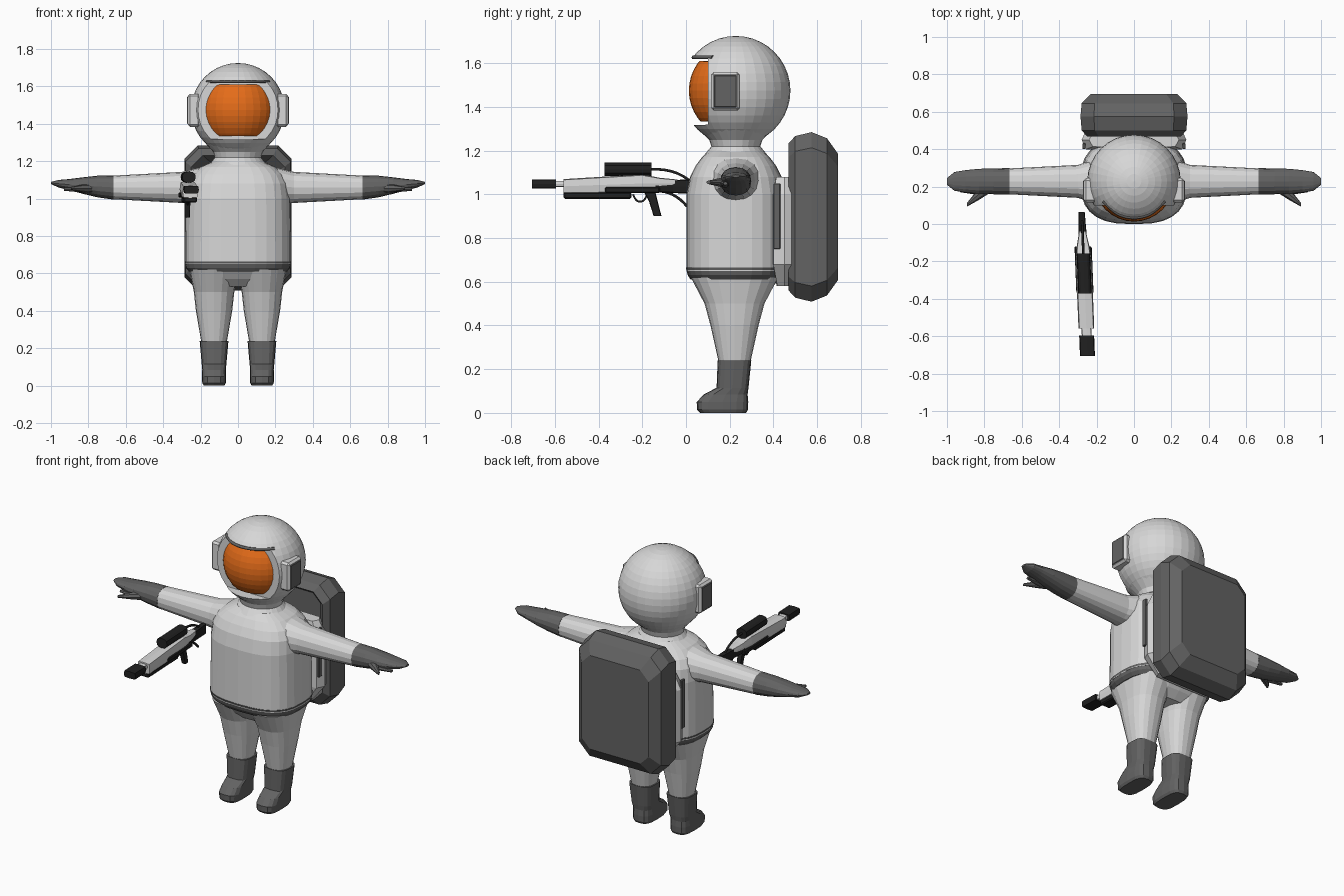
import bpy, bmesh
from math import cos, sin, pi, copysign, sqrt
from mathutils import Matrix, Vector

if "Cube" in bpy.data.objects:
    bpy.data.objects.remove(bpy.data.objects["Cube"])


def material(name, rgb):
    mat = bpy.data.materials.new(name)
    mat.use_nodes = True
    mat.diffuse_color = (*rgb, 1)
    mat.node_tree.nodes["Principled BSDF"].inputs["Base Color"].default_value = (*rgb, 1)
    return mat


WHITE = material("suit white", [.68] * 3)
GRAY = material("dark gray", [.125] * 3)
ORANGE = material("visor orange", (.78, .15, .01))
BLACK = material("gun black", [.015] * 3)
DEPTH = .228  # centre line of the figure, front to back


def link(name, mesh, mat):
    mesh.materials.clear()
    mesh.materials.append(mat)
    ob = bpy.data.objects.new(name, mesh)
    bpy.context.collection.objects.link(ob)
    return ob


def finish(name, bm, mat):
    bmesh.ops.recalc_face_normals(bm, faces=bm.faces)
    mesh = bpy.data.meshes.new(name)
    bm.to_mesh(mesh)
    bm.free()
    return link(name, mesh, mat)


def ring(axis, t, centre, size, power, sides):
    """Superellipse across an axis at position t."""
    points = []
    for i in range(sides):
        c, s = cos(2 * pi * i / sides), sin(2 * pi * i / sides)
        u = centre[0] + size[0] * copysign(abs(c) ** (2 / power), c)
        v = centre[1] + size[1] * copysign(abs(s) ** (2 / power), s)
        points.append({"x": (t, u, v), "y": (u, t, v), "z": (u, v, t)}[axis])
    return points


def loft(name, rings, mat):
    bm = bmesh.new()
    rows = [[bm.verts.new(p) for p in r] for r in rings]
    for low, high in zip(rows, rows[1:]):
        for i in range(len(low)):
            bm.faces.new((low[i - 1], low[i], high[i], high[i - 1]))
    bm.faces.new(rows[0])
    bm.faces.new(rows[-1])
    return finish(name, bm, mat)


def body(name, axis, centre, rows, mat, power=2, sides=20, mirror=1):
    """Loft of rows (position, half width, half height, optional shift of the centre)."""
    rings = []
    for t, width, height, *shift in rows:
        middle = Vector(centre) + Vector(shift or (0, 0))
        rings.append(ring(axis, t * mirror, middle, (width, height), power, sides))
    return loft(name, rings, mat)


def prism(name, axis, centre, start, end, size, mat, power=6, sides=8):
    return loft(name, [ring(axis, t, centre, size, power, sides) for t in (start, end)], mat)


def box(name, centre, size, mat, bevel):
    bm = bmesh.new()
    bmesh.ops.create_cube(bm, size=1, matrix=Matrix.Translation(centre) @ Matrix.Diagonal((*size, 1)))
    bmesh.ops.bevel(bm, geom=bm.edges[:], offset=bevel, segments=1, affect="EDGES")
    return finish(name, bm, mat)


def sphere(name, centre, radius, mat):
    bm = bmesh.new()
    bmesh.ops.create_uvsphere(bm, u_segments=32, v_segments=20, radius=radius, matrix=Matrix.Translation(centre))
    return finish(name, bm, mat)


def evaluated(ob):
    return bpy.data.meshes.new_from_object(ob.evaluated_get(bpy.context.evaluated_depsgraph_get()))


def carve(ob, cutter, operation):
    mod = ob.modifiers.new("carve", "BOOLEAN")
    mod.operation, mod.object, mod.solver = operation, cutter, "EXACT"
    mesh = evaluated(ob)
    ob.modifiers.clear()
    ob.data = mesh
    bpy.data.objects.remove(cutter)


def tube(name, points, radius, mat):
    curve = bpy.data.curves.new(name, "CURVE")
    curve.dimensions, curve.bevel_depth, curve.bevel_resolution = "3D", radius, 1
    curve.use_fill_caps = True
    spline = curve.splines.new("NURBS")
    spline.points.add(len(points) - 1)
    for point, co in zip(spline.points, points):
        point.co = (*co, 1)
    spline.use_endpoint_u, spline.order_u, spline.resolution_u = True, 3, 4
    guide = bpy.data.objects.new(name + " guide", curve)
    bpy.context.collection.objects.link(guide)
    bpy.context.view_layer.update()
    mesh = evaluated(guide)
    bpy.data.objects.remove(guide)
    return link(name, mesh, mat)


# Helmet with a framed opening, and the visor set inside it
face = (0, 1.472)
head = (0, DEPTH, 1.475)
helmet = sphere("helmet", head, .25, WHITE)
carve(helmet, prism("opening", "y", face, -.2, .1, (.22, .155), WHITE, sides=32), "DIFFERENCE")
visor = sphere("visor", head, .215, ORANGE)
carve(visor, prism("visor_outline", "y", face, -.2, .13, (.174, .138), ORANGE, sides=32), "INTERSECT")
brow = [.055 * i for i in range(-3, 4)]
tube("visor_brow", [(x, DEPTH - sqrt(.0385 - x * x), 1.627) for x in brow], .009, GRAY)

# Neck, torso, belt and hips
spine = (0, DEPTH)
body("neck", "z", spine, [(1.3, .178, .172), (1.25, .132, .122), (1.22, .124, .112), (1.18, .155, .145)], WHITE, sides=24)
body("torso", "z", spine, [(.65, .284, .226), (1, .28, .226), (1.08, .27, .21), (1.13, .245, .185),
                           (1.17, .2, .155), (1.2, .13, .12)], WHITE, 2.7, 28)
body("belt", "z", spine, [(.61, .262, .207), (.63, .279, .22), (.665, .286, .229)], GRAY, 2.7, 28)
body("hips", "z", spine, [(.53, .19, .12), (.57, .235, .165), (.62, .256, .203)], WHITE, 2.7, 28)

for side, name in ((1, "left"), (-1, "right")):
    # Ear pads
    box(name + "_ear_frame", (side * .235, .18, face[1]), (.066, .13, .177), WHITE, .012)
    box(name + "_ear_panel", (side * .25, .18, face[1]), (.044, .104, .148), GRAY, .004)

    # Arms, gloves, thumbs and fingers
    shoulder = (DEPTH, 1.06)
    body(name + "_arm", "x", shoulder, [(.1, .15, .11, 0, .01), (.22, .115, .097, 0, .006), (.3, .088, .083),
                                        (.67, .069, .063)], WHITE, 2.3, 16, side)
    body(name + "_glove", "x", shoulder, [(.665, .071, .065), (.75, .069, .058, 0, .005), (.83, .067, .044, 0, .01),
                                          (.9, .06, .03, 0, .015), (.96, .05, .02, 0, .02),
                                          (1, .018, .006, 0, .024)], GRAY, 2.2, 16, side)
    body(name + "_thumb", "x", (.16, 1.055), [(.78, .03, .025, .03, 0), (.83, .032, .021),
                                              (.893, .01, .008, -.057, 0)], GRAY, sides=8, mirror=side)
    body(name + "_finger", "x", (.18, 1.05), [(.8, .03, .02), (.93, .01, .008)], GRAY, sides=8, mirror=side)

    # Legs and boots
    stance = (side * .128, .222)
    body(name + "_leg", "z", stance, [(.22, .066, .07), (.4, .097, .11), (.5, .108, .137), (.62, .132, .2)], WHITE, 2.4)
    body(name + "_boot", "z", stance, [(0, .055, .105, 0, -.052), (.015, .063, .117, 0, -.055),
                                       (.05, .065, .118, 0, -.055), (.085, .063, .1, 0, -.04),
                                       (.115, .066, .073, 0, -.009), (.24, .077, .077)], GRAY, 3.2, 16)

    # Side panels of the pack mount
    box(name + "_mount_panel", (side * .268, .416, .9), (.016, .032, .3), GRAY, .003)

# Pack mount and faceted backpack
body("pack_mount", "z", (0, .45), [(.58, .2, .035), (.68, .28, .055), (1, .28, .055), (1.08, .24, .04)], WHITE, 8, 8)


def octagon(y, width, height, corner):
    top = [(width, height - corner), (width - corner, height), (corner - width, height), (-width, height - corner)]
    return [(x, y, .897 + z) for x, z in top + [(-x, -z) for x, z in top]]


layers = [(.52, .2, .3), (.468, .25, .335), (.5, .28, .37), (.575, .286, .388), (.645, .28, .36), (.695, .23, .29)]
loft("backpack", [octagon(y, width, height, width / 4) for y, width, height in layers], GRAY)

# Rifle, modelled along y on the centre line
prism("gun_muzzle", "y", (0, 1.048), -.705, -.595, (.04, .021), BLACK)
prism("gun_barrel", "y", (0, 1.048), -.6, -.55, (.026, .014), WHITE)
body("gun_body", "y", (0, 1.05), [(-.56, .042, .033, 0, -.013), (-.2, .043, .042), (-.12, .034, .026),
                                  (-.04, .018, .018)], WHITE, 6, 8)
box("gun_underside", (0, -.405, .995), (.07, .31, .03), BLACK, .006)
box("gun_receiver", (0, -.245, 1.02), (.092, .25, .028), BLACK, .005)
body("gun_stock", "y", (0, 1.036), [(-.14, .036, .026), (-.06, .022, .03), (.065, .016, .034)], BLACK, 5, 8)
prism("gun_scope", "y", (0, 1.115), -.372, -.157, (.036, .03), BLACK, 2.5, 12)
box("gun_scope_mount", (0, -.25, 1.085), (.024, .1, .03), BLACK, .002)
body("gun_grip", "z", (0, -.15), [(.9, .014, .018, 0, .02), (.97, .016, .02), (1.02, .018, .028, 0, -.02)], BLACK, 4, 8)
arc = [pi * i / 4 for i in range(5)]
tube("gun_trigger_guard", [(0, -.21 - .032 * cos(a), 1 - .036 * sin(a)) for a in arc], .005, BLACK)
tube("gun_cable", [(0, -.16, 1.115), (0, -.04, 1.12), (0, .03, 1.05)], .007, BLACK)
tube("gun_sling", [(0, -.12, 1.015), (0, -.05, 1.01), (0, .005, .945)], .007, BLACK)

# Place the rifle beside the torso, angled slightly inward
for part in bpy.context.collection.objects:
    if part.name.startswith("gun_"):
        for v in part.data.vertices:
            v.co.x -= .277 + .04 * v.co.y
